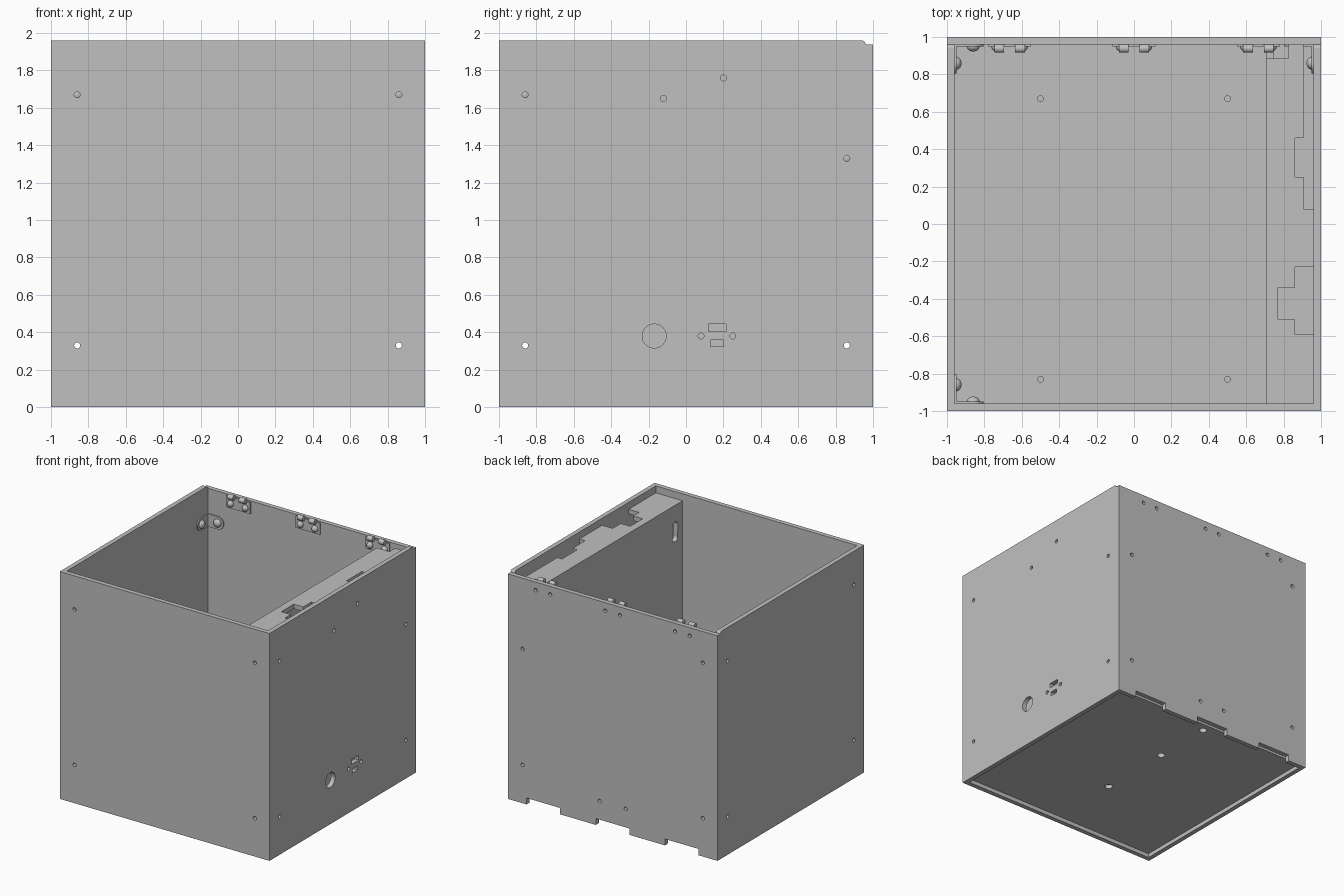
import bpy, bmesh, math
from mathutils import Vector, Matrix

cube = bpy.data.objects.get("Cube")
if cube:
    bpy.data.objects.remove(cube, do_unlink=True)

GREY = (0.53, 0.53, 0.53, 1)
mat = bpy.data.materials.new("plain grey")
mat.use_nodes = True
mat.diffuse_color = GREY
mat.node_tree.nodes["Principled BSDF"].inputs["Base Color"].default_value = GREY

T = 0.04          # panel thickness
IN = 1 - T        # inner wall face
TOP = 1.96        # rim height
SCREW = 0.86      # corner screw offset
LOW, HIGH, MID = 0.33, 1.67, 1.33


# Outline helpers
def rect(a0, b0, a1, b1):
    return [(a0, b0), (a1, b0), (a1, b1), (a0, b1)]


def circle(a, b, r=0.016, n=20):
    return [(a + r * math.cos(2 * math.pi * i / n), b + r * math.sin(2 * math.pi * i / n)) for i in range(n)]


def slot(a, b, r, half):
    pts = circle(0, 0, r, 24)
    return [(a + p, b + q + math.copysign(half - r, q + 1e-6)) for p, q in pts]


PLACE = {
    "x": lambda a, b, d: (d, a, b),
    "y": lambda a, b, d: (a, d, b),
    "z": lambda a, b, d: (a, b, d),
}


def prism(name, outlines, axis, d0, d1):
    """Extrude one or more outlines along an axis into one object."""
    bm = bmesh.new()
    for pts in outlines:
        lo = [bm.verts.new(PLACE[axis](a, b, d0)) for a, b in pts]
        hi = [bm.verts.new(PLACE[axis](a, b, d1)) for a, b in pts]
        bm.faces.new(lo)
        bm.faces.new(hi[::-1])
        for i in range(len(pts)):
            j = (i + 1) % len(pts)
            bm.faces.new((lo[i], lo[j], hi[j], hi[i]))
    bmesh.ops.recalc_face_normals(bm, faces=bm.faces)
    return finish(name, bm)


def finish(name, bm):
    me = bpy.data.meshes.new(name)
    bm.to_mesh(me)
    bm.free()
    me.materials.append(mat)
    ob = bpy.data.objects.new(name, me)
    bpy.context.collection.objects.link(ob)
    return ob


def cut(ob, outlines, axis, d0, d1):
    """Cut outlines through an object and bake the result."""
    cutter = prism("cutter", outlines, axis, d0, d1)
    cutter.hide_render = True
    mod = ob.modifiers.new("holes", "BOOLEAN")
    mod.operation, mod.solver, mod.object = "DIFFERENCE", "EXACT", cutter
    bpy.context.view_layer.update()
    baked = bpy.data.meshes.new_from_object(ob.evaluated_get(bpy.context.evaluated_depsgraph_get()))
    ob.modifiers.clear()
    ob.data = baked
    bpy.data.objects.remove(cutter, do_unlink=True)


def smooth(ob):
    bpy.ops.object.select_all(action="DESELECT")
    ob.select_set(True)
    bpy.context.view_layer.objects.active = ob
    bpy.ops.object.shade_smooth_by_angle()


def dome(name, pos, axis, r=0.035, depth=0.028):
    scale = Vector((r, r, r))
    scale["xyz".index(axis)] = depth
    bm = bmesh.new()
    bmesh.ops.create_uvsphere(bm, u_segments=16, v_segments=10, radius=1,
                              matrix=Matrix.Translation(pos) @ Matrix.Diagonal(scale).to_4x4())
    smooth(finish(name, bm))


# Front wall
front = prism("front_wall", [rect(-1, 0, 1, TOP)], "y", -1, -IN)
cut(front, [circle(s * SCREW, z) for s in (-1, 1) for z in (LOW, HIGH)], "y", -1.1, -0.9)

# Back wall, slightly lower, with three notches along the bottom
HINGES = (-0.665, 0, 0.665)
back = prism("back_wall", [rect(-1, 0, 1, TOP - 0.02)], "y", IN, 1)
holes = [circle(x, z) for x, z in
         ((-SCREW, LOW), (SCREW, LOW), (-SCREW, HIGH), (SCREW, MID), (-0.124, 0.215), (0.124, 0.215))]
holes += [circle(h + s * 0.07, 1.87) for h in HINGES for s in (-1, 1)]
holes += [rect(x - 0.16, -0.1, x + 0.16, 0.055) for x in (-0.66, 0, 0.66)]
cut(back, holes, "y", 0.9, 1.1)

# Side walls with a rounded rear top corner
side = [(-IN, 0), (IN, 0), (IN, TOP - 0.02)]
side += [(IN - 0.02 + 0.02 * math.cos(a), TOP - 0.02 + 0.02 * math.sin(a))
         for a in (math.pi / 8 * i for i in range(1, 5))]
side += [(-IN, TOP)]
right = prism("plain_side_wall", [side], "x", -1, -IN)
cut(right, [circle(s * SCREW, z) for s in (-1, 1) for z in (LOW, HIGH)], "x", -1.1, -0.9)

left = prism("port_side_wall", [side], "x", IN, 1)
ports = [circle(y, z) for y, z in
         ((-SCREW, LOW), (SCREW, LOW), (-SCREW, HIGH), (SCREW, MID),
          (-0.12, 1.65), (0.2, 1.76), (0.08, 0.38), (0.25, 0.38))]
ports += [circle(-0.17, 0.38, 0.064, 32), rect(0.12, 0.405, 0.215, 0.445), rect(0.13, 0.325, 0.2, 0.36)]
cut(left, ports, "x", 0.9, 1.1)

# Floor: a recessed lower panel under an inner panel
lower = prism("lower_floor", [rect(-IN, -IN, IN, IN)], "z", 0.035, 0.07)
cut(lower, [circle(0, y, 0.032) for y in (-0.325, 0.345, 0.88)], "z", 0, 0.1)
inner = prism("inner_floor", [rect(-IN, -IN, IN, IN)], "z", 0.07, 0.11)
cut(inner, [circle(x, y) for x in (-0.5, 0.5) for y in (-0.83, 0.67)], "z", 0.08, 0.2)

# Partition with access slots and a rear notch for the hinge
PX, LID = 0.705, 1.90
wall = [(-IN, 0.11), (IN, 0.11), (IN, 1.78), (0.885, 1.78), (0.885, LID - T), (-IN, LID - T)]
partition = prism("partition", [wall], "x", PX, PX + T)
cut(partition, [slot(y, z, 0.035, 0.085) for y, z in
                ((-SCREW, LOW), (SCREW, LOW), (-SCREW, HIGH), (SCREW, MID))], "x", 0.6, 0.9)

# Compartment cover with stepped cutouts along the wall
cover = [(PX, -IN), (IN, -IN), (IN, -0.59), (0.86, -0.59), (0.86, -0.51), (0.77, -0.51),
         (0.77, -0.34), (0.86, -0.34), (0.86, -0.23), (IN, -0.23), (IN, 0.08), (0.905, 0.08),
         (0.905, 0.25), (0.86, 0.25), (0.86, 0.46), (0.905, 0.46), (0.905, IN), (0.825, IN),
         (0.825, 0.885), (PX, 0.885)]
prism("compartment_cover", [cover], "z", LID - T, LID)

# Hinges: leaf, knuckles and screw heads
for h in HINGES:
    prism("hinge_leaf", [rect(h - 0.115, 1.83, h + 0.115, 1.93)], "y", IN - 0.01, IN)
    for s in (-1, 1):
        x = h + s * 0.055
        smooth(prism("hinge_knuckle", [circle(IN - 0.022, 1.935, 0.022)], "x", x - 0.026, x + 0.026))
        dome("hinge_screw", (h + s * 0.07, IN - 0.01, 1.87), "y", 0.028)

# Corner brackets: two rounded legs with screw heads
for sx, sy, z in ((-1, -1, HIGH), (-1, 1, HIGH), (1, -1, HIGH), (1, 1, MID)):
    arc = [(0.86 - 0.055 * math.sin(a), z + 0.055 * math.cos(a))
           for a in (math.pi / 10 * i for i in range(11))]
    leg = [(IN, z + 0.055)] + arc + [(IN, z - 0.055)]
    prism("bracket_leg", [[(sx * a, b) for a, b in leg]], "y", sy * IN, sy * (IN - 0.01))
    prism("bracket_leg", [[(sy * a, b) for a, b in leg]], "x", sx * IN, sx * (IN - 0.01))
    dome("bracket_screw", (sx * SCREW, sy * (IN - 0.01), z), "y")
    dome("bracket_screw", (sx * (IN - 0.01), sy * SCREW, z), "x")
